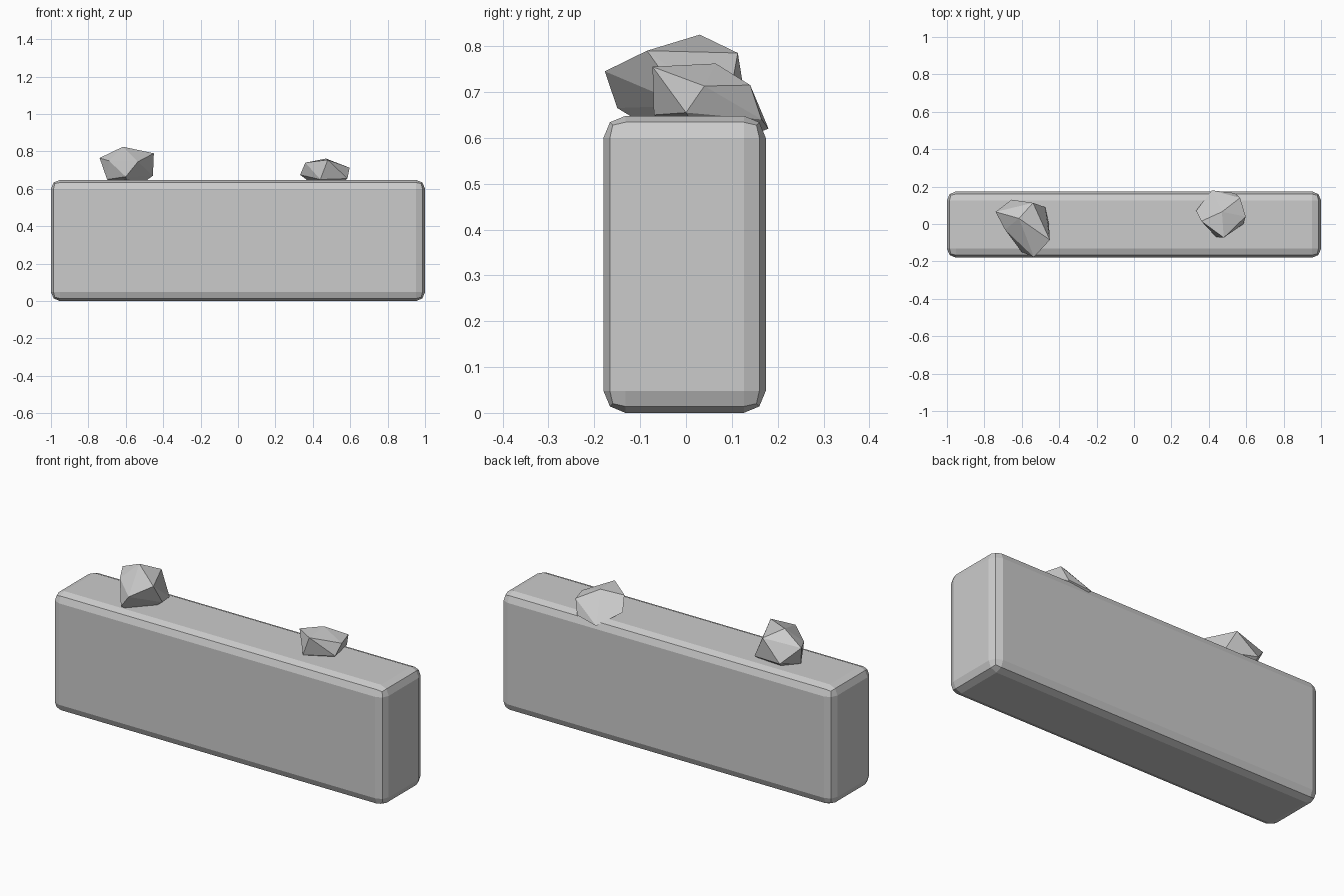
import bpy, bmesh

if "Cube" in bpy.data.objects:
    bpy.data.objects.remove(bpy.data.objects["Cube"])


def mesh_object(name, bm):
    bmesh.ops.recalc_face_normals(bm, faces=bm.faces[:])
    me = bpy.data.meshes.new(name)
    bm.to_mesh(me)
    bm.free()
    ob = bpy.data.objects.new(name, me)
    bpy.context.collection.objects.link(ob)
    return ob


def rock(name, points):
    """Faceted stone: convex hull of a few corner points."""
    bm = bmesh.new()
    for p in points:
        bm.verts.new(p)
    res = bmesh.ops.convex_hull(bm, input=bm.verts[:])
    junk = [v for v in bm.verts if not v.link_faces]
    bmesh.ops.delete(bm, geom=junk, context='VERTS')
    return mesh_object(name, bm)


# Wall block with rounded edges
bm = bmesh.new()
bmesh.ops.create_cube(bm, size=1)
bmesh.ops.scale(bm, vec=(2.0, 0.354, 0.648), verts=bm.verts)
bmesh.ops.translate(bm, vec=(0, -0.003, 0.324), verts=bm.verts)
block = mesh_object("wall_block", bm)
bev = block.modifiers.new("edges", 'BEVEL')
bev.width = 0.048
bev.segments = 2

# Large dark stone, sunk slightly into the top
rock("large_stone", [
    (-0.615, 0.03, 0.825), (-0.74, 0.065, 0.765), (-0.54, 0.113, 0.785),
    (-0.45, -0.085, 0.79), (-0.535, -0.177, 0.745), (-0.69, -0.03, 0.75),
    (-0.655, 0.13, 0.68), (-0.475, 0.09, 0.66), (-0.455, 0.0, 0.67),
    (-0.60, -0.15, 0.665), (-0.70, 0.01, 0.65), (-0.58, -0.01, 0.58)])

# Small pale stone
rock("small_stone", [
    (0.47, 0.065, 0.762), (0.36, 0.015, 0.74), (0.48, -0.073, 0.755),
    (0.597, 0.04, 0.713), (0.567, 0.14, 0.715), (0.415, 0.18, 0.62),
    (0.332, 0.07, 0.675), (0.44, -0.07, 0.65), (0.585, 0.0, 0.655),
    (0.54, 0.165, 0.64), (0.47, 0.05, 0.57)])
